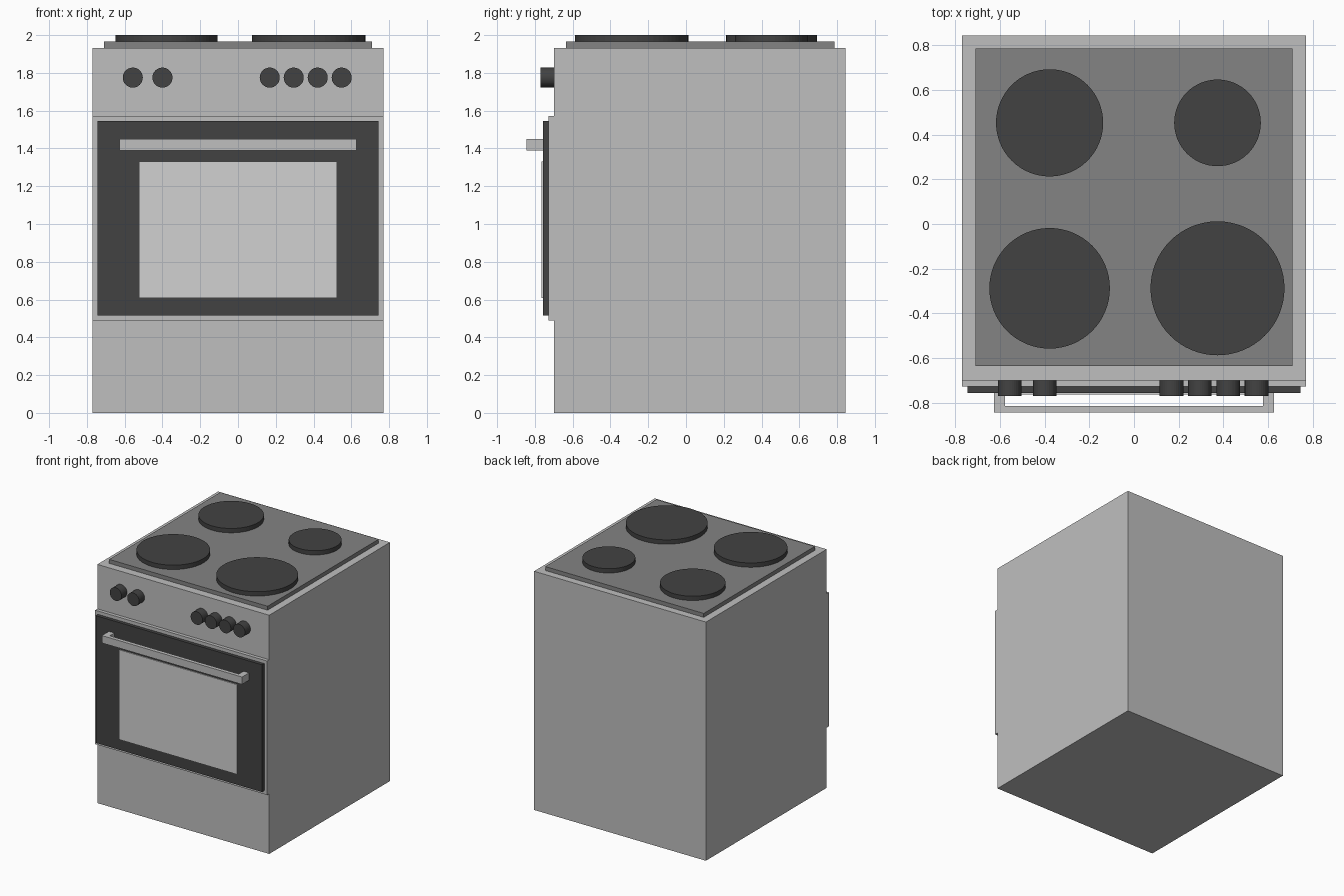
import bpy, bmesh, math
from mathutils import Matrix

if "Cube" in bpy.data.objects:
    bpy.data.objects.remove(bpy.data.objects["Cube"])


def material(name, v):
    m = bpy.data.materials.new(name)
    m.diffuse_color = (v, v, v, 1)
    m.use_nodes = True
    m.node_tree.nodes["Principled BSDF"].inputs["Base Color"].default_value = m.diffuse_color
    return m


ENAMEL = material("light grey enamel", 0.52)
DARK = material("dark grey", 0.055)
HOB = material("mid grey hob", 0.23)
GLASS = material("pale window glass", 0.64)


def finish(name, bm, mat):
    me = bpy.data.meshes.new(name)
    bm.to_mesh(me)
    bm.free()
    me.materials.append(mat)
    ob = bpy.data.objects.new(name, me)
    bpy.context.scene.collection.objects.link(ob)
    return ob


def add_box(bm, x, y, z):
    """Box from (min, max) ranges."""
    size = [r[1] - r[0] for r in (x, y, z)]
    mid = [(r[0] + r[1]) / 2 for r in (x, y, z)]
    bmesh.ops.create_cube(bm, size=1, matrix=Matrix.Translation(mid) @ Matrix.Diagonal((*size, 1)))


def box(name, half_x, y, z, mat):
    bm = bmesh.new()
    add_box(bm, (-half_x, half_x), y, z)
    return finish(name, bm, mat)


def disc(name, centre, r, depth, mat, sides, rot=Matrix()):
    bm = bmesh.new()
    bmesh.ops.create_cone(bm, cap_ends=True, segments=sides, radius1=r, radius2=r, depth=depth,
                          matrix=Matrix.Translation(centre) @ rot)
    return finish(name, bm, mat)


# cabinet and hob
box("cabinet", 0.77, (-0.70, 0.845), (0, 1.933), ENAMEL)
box("hob_plate", 0.71, (-0.635, 0.787), (1.933, 1.965), HOB)

# oven door: frame, dark panel, window
box("door_frame", 0.77, (-0.728, -0.70), (0.488, 1.573), ENAMEL)
box("door_panel", 0.745, (-0.756, -0.728), (0.516, 1.546), DARK)
box("door_window", 0.525, (-0.764, -0.756), (0.607, 1.33), GLASS)

# handle: bar with a post at each end, one U-shaped solid
bm = bmesh.new()
outline = [(-0.628, -0.756), (-0.628, -0.845), (0.628, -0.845), (0.628, -0.756),
           (0.578, -0.756), (0.578, -0.815), (-0.578, -0.815), (-0.578, -0.756)]
face = bm.faces.new([bm.verts.new((x, y, 1.39)) for x, y in outline])
top = bmesh.ops.extrude_face_region(bm, geom=[face])["geom"]
bmesh.ops.translate(bm, vec=(0, 0, 0.06), verts=[g for g in top if isinstance(g, bmesh.types.BMVert)])
bmesh.ops.recalc_face_normals(bm, faces=bm.faces)
finish("door_handle", bm, ENAMEL)

# hotplates
for i, (x, y, r) in enumerate([(-0.378, 0.453, 0.24), (0.374, 0.453, 0.194),
                               (-0.378, -0.288, 0.27), (0.374, -0.288, 0.30)]):
    disc(f"hotplate_{i + 1}", (x, y, 1.9825), r, 0.035, DARK, 64)

# control knobs
turn = Matrix.Rotation(math.pi / 2, 4, 'X')
for i, x in enumerate((-0.557, -0.4, 0.168, 0.295, 0.422, 0.549)):
    disc(f"control_knob_{i + 1}", (x, -0.735, 1.775), 0.053, 0.07, DARK, 32, turn)
